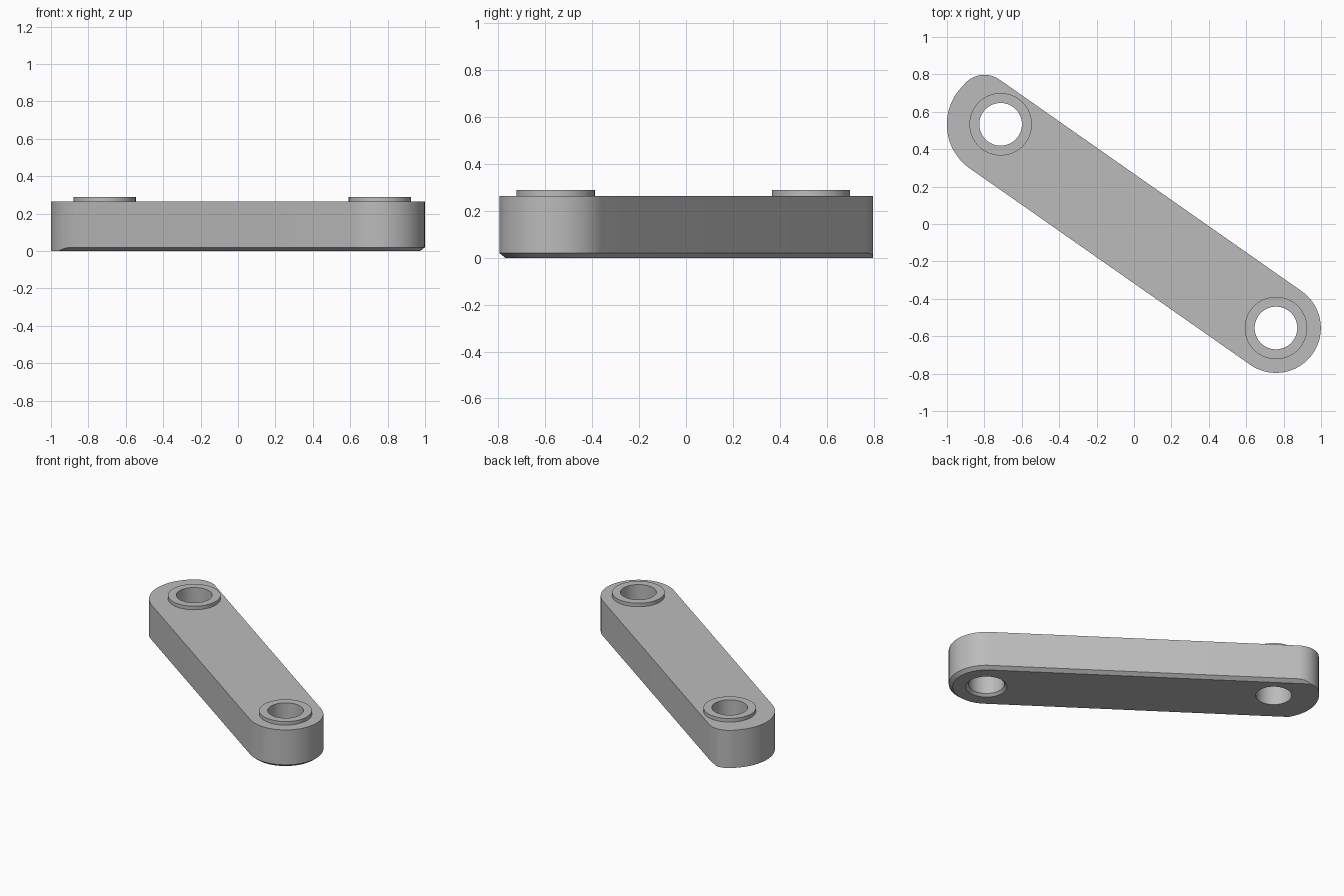
import bpy, bmesh, math
from mathutils import Vector

cube = bpy.data.objects.get("Cube")
if cube:
    bpy.data.objects.remove(cube, do_unlink=True)

grey = bpy.data.materials.new("plain grey")
grey.use_nodes = True
grey.diffuse_color = (0.5, 0.5, 0.5, 1)
grey.node_tree.nodes["Principled BSDF"].inputs["Base Color"].default_value = (0.5, 0.5, 0.5, 1)

# Main dimensions
TOP, BOSS_TOP = 0.265, 0.29
HOLE, BOSS = 0.114, 0.167
HALF = 0.24                        # half width of the arm
CUT, CUT_Z = 0.025, 0.02           # lower edge chamfer
front_pin = Vector((0.759, -0.556))
back_pin = Vector((-0.713, 0.533))
along = Vector((-math.cos(math.radians(35)), math.sin(math.radians(35))))
across = Vector((-along.y * -1, -along.x))


def arc(centre, radius, start, end, steps):
    angles = [math.radians(start + (end - start) * i / steps) for i in range(steps + 1)]
    return [centre + radius * Vector((math.cos(a), math.sin(a))) for a in angles]


def circle(centre, radius):
    return arc(centre, radius, 0, 360, 64)[:-1]


def loop(bm, points, z):
    verts = [bm.verts.new((p.x, p.y, z)) for p in points]
    return verts


def wall(bm, low, high):
    n = len(low)
    for i in range(n):
        j = (i + 1) % n
        bm.faces.new((low[i], low[j], high[j], high[i]))


def cap(bm, loops):
    edges = []
    for ring in loops:
        for i, v in enumerate(ring):
            w = ring[(i + 1) % len(ring)]
            edges.append(bm.edges.get((v, w)))
    bmesh.ops.triangle_fill(bm, edges=edges, use_beauty=True)


def finish(bm, name):
    bmesh.ops.remove_doubles(bm, verts=bm.verts[:], dist=0.00005)
    bmesh.ops.recalc_face_normals(bm, faces=bm.faces[:])
    mesh = bpy.data.meshes.new(name)
    bm.to_mesh(mesh)
    bm.free()
    mesh.materials.append(grey)
    obj = bpy.data.objects.new(name, mesh)
    bpy.context.collection.objects.link(obj)
    bpy.ops.object.select_all(action='DESELECT')
    obj.select_set(True)
    bpy.context.view_layer.objects.active = obj
    bpy.ops.object.shade_smooth_by_angle(angle=math.radians(30))


def chamfer(p):
    """Chamfer height and inset point: fades out where the back end curves in."""
    rel = p - front_pin
    axis_point = front_pin + along * max(0, rel.dot(along))
    offset = p - axis_point
    excess = max(0, offset.length - (HALF - CUT))
    if excess == 0:
        return 0, p
    return excess * CUT_Z / CUT, p - offset.normalized() * excess


# Arm outline: round front end, small back corner, wide back lobe
corner = front_pin + along * 1.973 + across * (HALF - 0.14)
lobe = HALF + (back_pin - front_pin).dot(across)
outline = (arc(front_pin, HALF, 235, 415, 48)
           + arc(corner, 0.14, 55, 139.3, 24)
           + arc(back_pin, lobe, 139.3, 235, 36))

# Arm body with chamfered underside and two through holes
bm = bmesh.new()
cuts = [chamfer(p) for p in outline]
bottom = loop(bm, [c[1] for c in cuts], 0)
middle = [bm.verts.new((p.x, p.y, c[0])) for p, c in zip(outline, cuts)]
top = loop(bm, outline, TOP)
wall(bm, bottom, middle)
wall(bm, middle, top)
low_rings, high_rings = [bottom], [top]
for pin, flare in ((front_pin, 0.017), (back_pin, 0)):
    high = loop(bm, circle(pin, HOLE), TOP)
    low = loop(bm, circle(pin, HOLE), flare)
    wall(bm, low, high)
    if flare:
        rim = loop(bm, circle(pin, HOLE + flare), 0)
        wall(bm, rim, low)
        low = rim
    low_rings.append(low)
    high_rings.append(high)
cap(bm, low_rings)
cap(bm, high_rings)
finish(bm, "arm_body")

# Raised rings around the holes
for name, pin in (("front_boss", front_pin), ("back_boss", back_pin)):
    bm = bmesh.new()
    rings = [loop(bm, circle(pin, r), z) for r, z in
             ((HOLE, TOP), (BOSS, TOP), (BOSS, BOSS_TOP), (HOLE, BOSS_TOP))]
    for i in range(4):
        wall(bm, rings[i], rings[(i + 1) % 4])
    finish(bm, name)
